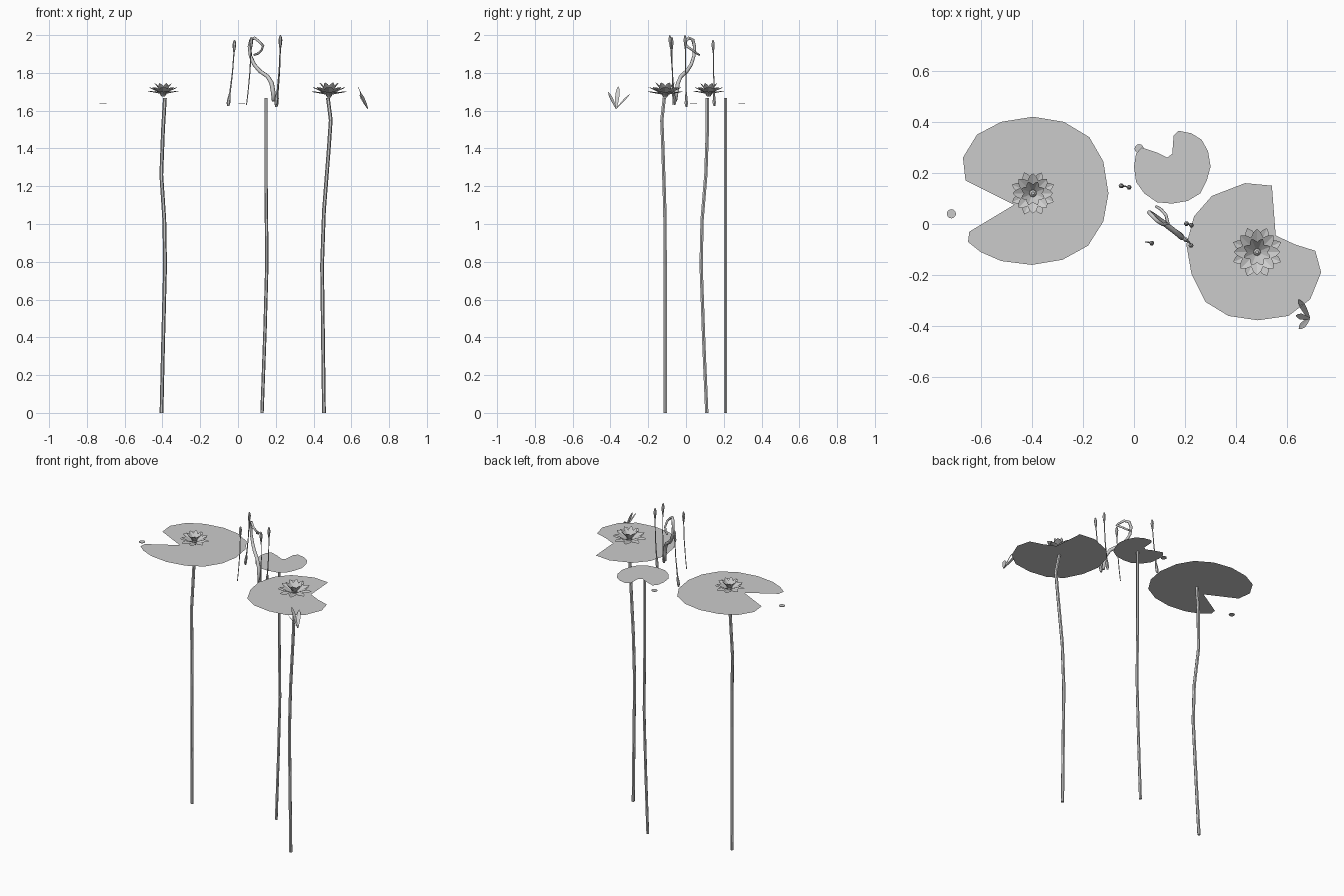
import bpy, math
from mathutils import Vector

if "Cube" in bpy.data.objects:
    bpy.data.objects.remove(bpy.data.objects["Cube"])

grey = bpy.data.materials.new("plant_grey")
grey.diffuse_color = (0.6, 0.6, 0.6, 1)
grey.use_nodes = True
grey.node_tree.nodes["Principled BSDF"].inputs["Base Color"].default_value = grey.diffuse_color
PAD_Z = 1.667
FLOAT_Z = 1.636


def make(name, verts, faces, smooth=False):
    me = bpy.data.meshes.new(name)
    me.from_pydata([tuple(v) for v in verts], [], faces)
    me.materials.append(grey)
    me.update()
    ob = bpy.data.objects.new(name, me)
    bpy.context.collection.objects.link(ob)
    for p in me.polygons:
        p.use_smooth = smooth
    return ob


def tube(name, path, radii, sides=6, smooth=False):
    """Swept tube along a path, with one radius per point (or a single one)."""
    path = [Vector(p) for p in path]
    if not isinstance(radii, (list, tuple)):
        radii = [radii] * len(path)
    verts, faces, side = [], [], Vector((1, 0, 0))
    n = len(path)
    for i, p in enumerate(path):
        t = (path[min(i + 1, n - 1)] - path[max(i - 1, 0)]).normalized()
        u = (side - t * side.dot(t)).normalized()
        side = u
        w = t.cross(u)
        for k in range(sides):
            a = 2 * math.pi * k / sides
            verts.append(p + (u * math.cos(a) + w * math.sin(a)) * radii[i])
    for i in range(n - 1):
        for k in range(sides):
            a, b = i * sides + k, i * sides + (k + 1) % sides
            faces.append((a, b, b + sides, a + sides))
    faces.append(tuple(reversed(range(sides))))
    faces.append(tuple(range((n - 1) * sides, n * sides)))
    return make(name, verts, faces, smooth)


def pad(name, outline):
    """Flat leaf; outline in hundredths, clockwise from above."""
    verts = [(x / 100, y / 100, PAD_Z) for x, y in outline]
    make(name, verts, [tuple(reversed(range(len(verts))))])


def petal(verts, faces, base, az, elev, length, width, cup=.25):
    """Pointed petal with a centre crease and cupped edges."""
    d = Vector((math.cos(az) * math.cos(elev), math.sin(az) * math.cos(elev), math.sin(elev)))
    s = Vector((-math.sin(az), math.cos(az), 0))
    up = d.cross(s)
    o = len(verts)
    for t, w in ((0, .15), (.35, .4), (.65, .5), (.86, .32)):
        c = base + d * length * t
        lift = up * width * w * cup
        verts += [c - s * width * w + lift, c, c + s * width * w + lift]
    verts.append(base + d * length)
    for r in range(3):
        for k in range(2):
            a = o + r * 3 + k
            faces.append((a, a + 3, a + 4, a + 1))
    faces += [(o + 9, o + 12, o + 10), (o + 10, o + 12, o + 11)]


def flower(name, centre, r):
    verts, faces = [], []
    c = Vector(centre)
    for count, elev, length, width, turn in ((8, 10, 1.0, .42, .5), (8, 25, .97, .46, 0),
                                             (8, 50, .85, .32, .5)):
        for k in range(count):
            az = 2 * math.pi * (k + turn) / count + math.pi / 2
            petal(verts, faces, c, az, math.radians(elev), r * length, r * width)
    make(name, verts, faces)
    # seed centre and the cup beneath
    z = c.z
    tube(name + "_centre", [(c.x, c.y, z - .012), (c.x, c.y, z), (c.x, c.y, z + .025),
                            (c.x, c.y, z + .033)], [.009, .017, .014, .006], 8)


# lily pads
pad("large_left_pad", [(-47, 7.5), (-66, 17), (-67, 26), (-61.5, 35), (-52, 40), (-39.5, 42),
    (-27.5, 40), (-17.5, 34), (-12, 24.5), (-10, 12), (-12, 1), (-18, -8.5), (-28, -14),
    (-40, -16), (-52, -14.5), (-60, -11), (-65, -7), (-64.5, -3)])
pad("small_back_pad", [(15, 27.5), (15.5, 34.5), (17.5, 36.5), (22.5, 35.5), (26.5, 33),
    (29, 28.5), (30, 22.5), (28.5, 17), (26, 12), (21, 9), (15, 8), (9, 8.5), (4, 12),
    (.8, 16.5), (0, 22.5), (.8, 27.5), (3, 30), (9, 28), (13, 26)])
pad("large_right_pad", [(55.5, -4.5), (54, 15), (43.5, 16), (30.5, 11), (23.5, 3), (20.5, -8),
    (22.5, -19.5), (28, -30.5), (37, -36), (48.5, -37.7), (60.5, -36), (69, -29.5),
    (73.3, -19), (71, -10.5), (63, -8)])

# tiny floating leaves
for name, x, y in (("left_floating_leaf", -.715, .04), ("back_floating_leaf", .02, .295)):
    tube(name, [(x, y, FLOAT_Z - .0015), (x, y, FLOAT_Z + .0015)], .018, 12)

# long underwater stems
tube("left_stem", [(-.405, .11, 0), (-.397, .095, .35), (-.386, .08, .78), (-.39, .085, 1.02),
                   (-.406, .105, 1.26), (-.397, .113, 1.5), (-.387, .113, 1.667)], .01)
tube("back_stem", [(.127, .21, 0), (.143, .21, .44), (.153, .21, .8), (.148, .21, 1.23),
                   (.148, .21, PAD_Z - .001)], .009)
tube("right_stem", [(.455, -.11, 0), (.45, -.11, .39), (.445, -.11, .78), (.455, -.112, 1.07),
                    (.48, -.122, 1.39), (.491, -.128, 1.55), (.476, -.115, 1.667)], .01)

# flowers
flower("left_flower", (-.396, .12, 1.687), .09)
flower("right_flower", (.482, -.11, 1.682), .103)


# thin stalks with a bud on top and sometimes a swollen foot
def stalk(name, foot, top, swollen):
    f, t = Vector(foot), Vector(top)
    bow = Vector((.006, 0, 0))
    stops = [0, .05, .12, .2, .5, .8, .86, .93, .98, 1]
    fat = [.006, .010, .008, .004] if swollen else [.0025] * 4
    radii = fat + [.003, .003, .007, .010, .006, .002]
    tube(name, [f.lerp(t, s) + bow * math.sin(math.pi * s) for s in stops], radii)


stalk("left_bud_stalk", (-.053, .15, 1.625), (-.018, .143, 1.975), True)
stalk("front_bud_stalk", (.045, -.07, 1.63), (.07, -.075, 1.99), False)
stalk("right_bud_stalk", (.203, .002, 1.62), (.225, -.005, 2.0), True)
stalk("right_front_bud_stalk", (.2, -.06, 1.63), (.224, -.086, 2.0), True)

# curling tendril
tube("curling_tendril", [(.188, -.055, 1.65), (.186, -.05, 1.70), (.178, -.043, 1.745),
    (.158, -.028, 1.78), (.115, .005, 1.81), (.085, .028, 1.845), (.066, .042, 1.89),
    (.06, .045, 1.94), (.068, .036, 1.975), (.088, .015, 1.985), (.113, -.002, 1.965),
    (.133, .002, 1.943), (.125, .035, 1.92), (.105, .058, 1.902), (.085, .07, 1.895)],
    [.009, .012, .012, .011, .011, .010, .009, .009, .009, .008, .007, .007, .006, .006, .005],
    6, True)

# fan of pointed leaves at the front right
verts, faces = [], []
base = Vector((.687, -.37, 1.61))
for tip in ((.645, -.412, 1.70), (.633, -.358, 1.73), (.645, -.295, 1.69)):
    d = Vector(tip) - base
    petal(verts, faces, base, math.atan2(d.y, d.x),
          math.asin(d.z / d.length), d.length, .024, .1)
make("leaf_fan", verts, faces)
